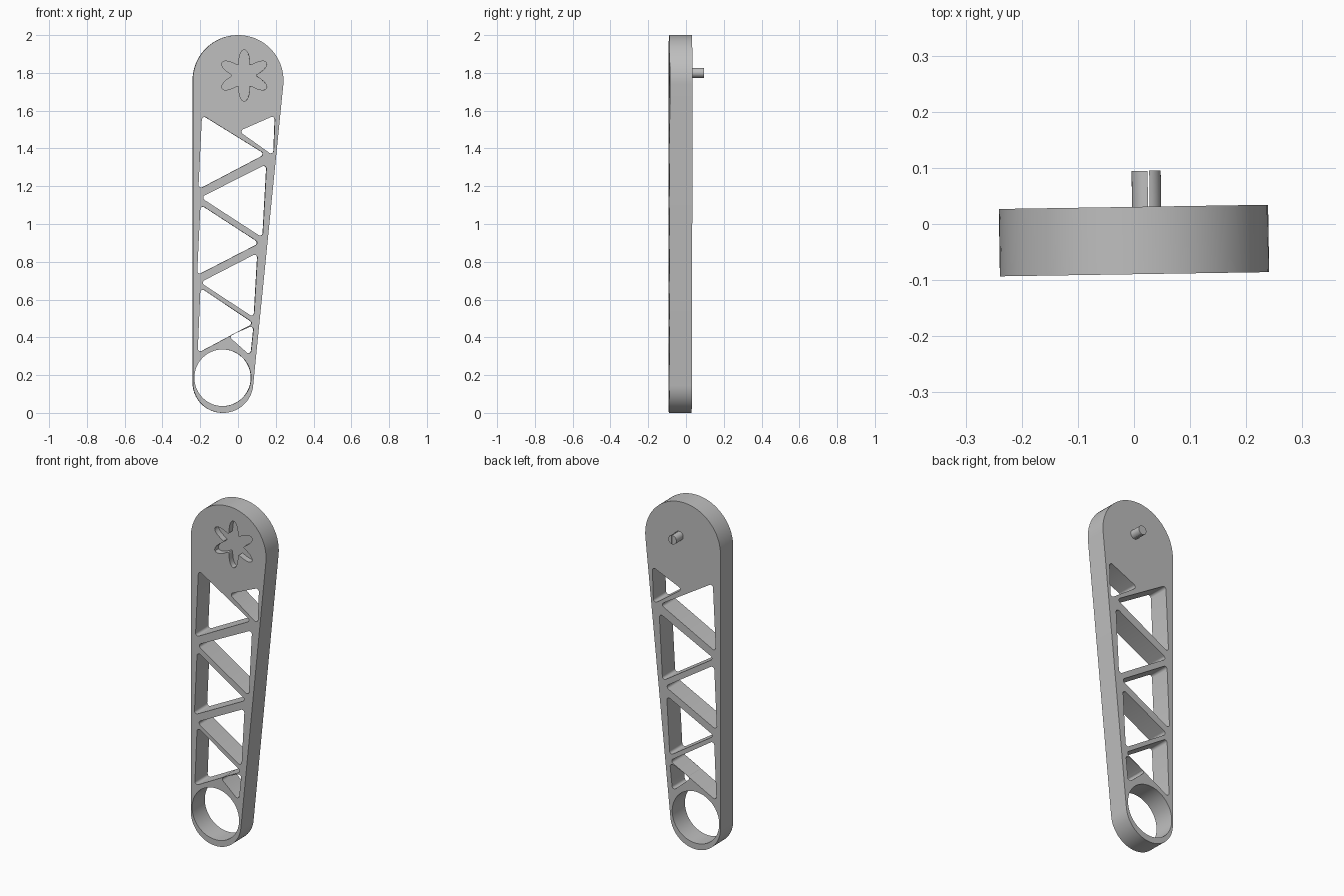
import bpy, bmesh
from math import acos, atan2, cos, sin, pi, radians, hypot
from mathutils import Vector, Matrix

if "Cube" in bpy.data.objects:
    bpy.data.objects.remove(bpy.data.objects["Cube"], do_unlink=True)

grey = bpy.data.materials.new("light grey")
grey.use_nodes = True
grey.diffuse_color = (0.52, 0.52, 0.52, 1)
grey.node_tree.nodes["Principled BSDF"].inputs["Base Color"].default_value = grey.diffuse_color

FRONT, BACK = -0.06, 0.06
RECESS = FRONT + 0.035
YAW, MID_Y = radians(0.9), -0.0295


def hull(circles, steps):
    """Outline around circles (x, z, radius) listed counter-clockwise."""
    n, points = len(circles), []

    def normal(a, b):
        dx, dz = b[0] - a[0], b[1] - a[1]
        return atan2(dz, dx) - acos((a[2] - b[2]) / hypot(dx, dz))

    for i, c in enumerate(circles):
        start = normal(circles[i - 1], c)
        sweep = (normal(c, circles[(i + 1) % n]) - start) % (2 * pi)
        for k in range(steps + 1):
            t = start + sweep * k / steps
            points.append((c[0] + c[2] * cos(t), c[1] + c[2] * sin(t)))
    return points


def polar(x, z, radius, steps):
    """Closed outline whose radius is a function of angle."""
    angles = [2 * pi * k / steps for k in range(steps)]
    return [(x + radius(t) * cos(t), z + radius(t) * sin(t)) for t in angles]


def rounded_triangle(tips, r=0.014):
    """Triangle with round corners whose arcs touch the given tips."""
    p = [Vector(t) for t in tips]
    if (p[1] - p[0]).cross(p[2] - p[0]) < 0:
        p.reverse()
    circles = []
    for i in range(3):
        a, b = (p[i - 1] - p[i]).normalized(), (p[(i + 1) % 3] - p[i]).normalized()
        c = p[i] + (a + b).normalized() * r
        circles.append((c.x, c.y, r))
    return hull(circles, 6)


def add_ring(bm, outline, y):
    """Closed loop of edges at depth y."""
    verts = [bm.verts.new((x, y, z)) for x, z in outline]
    return [bm.edges.new((verts[i - 1], verts[i])) for i in range(len(verts))]


def add_wall(bm, outline, y0, y1):
    """Wall along an outline; returns its two edge loops."""
    rings = add_ring(bm, outline, y0), add_ring(bm, outline, y1)
    for a, b in zip(*rings):
        bm.faces.new((a.verts[0], a.verts[1], b.verts[1], b.verts[0]))
    return rings


def fill(bm, edges):
    """Flat face bounded by loops, leaving inner loops open."""
    bmesh.ops.triangle_fill(bm, edges=edges, use_beauty=True, normal=(0, -1, 0))


def finish(name, bm):
    bmesh.ops.recalc_face_normals(bm, faces=bm.faces)
    # Slight turn of the whole arm about the vertical
    bm.transform(Matrix.Translation((0, MID_Y, 0)) @ Matrix.Rotation(YAW, 4, "Z"))
    mesh = bpy.data.meshes.new(name)
    bm.to_mesh(mesh)
    bm.free()
    mesh.materials.append(grey)
    obj = bpy.data.objects.new(name, mesh)
    bpy.context.collection.objects.link(obj)
    bpy.ops.object.select_all(action="DESELECT")
    obj.select_set(True)
    bpy.context.view_layer.objects.active = obj
    bpy.ops.object.shade_smooth_by_angle(angle=radians(30))


# Truss openings, from top to bottom
openings = [
    [(-0.185, 1.565), (-0.203, 1.195), (0.13, 1.37)],
    [(0.018, 1.49), (0.188, 1.565), (0.18, 1.375)],
    [(-0.185, 1.14), (0.143, 1.305), (0.123, 0.94)],
    [(-0.193, 1.09), (0.1, 0.9), (-0.21, 0.74)],
    [(-0.187, 0.69), (0.095, 0.835), (0.077, 0.517)],
    [(-0.193, 0.65), (0.07, 0.475), (-0.207, 0.328)],
    [(-0.039, 0.404), (0.075, 0.453), (0.06, 0.317)],
]

# Through outlines: tapered rim, round eye at the narrow end, truss openings
rim = hull([(-0.08, 0.16, 0.16), (0, 1.76, 0.24)], 40)
eye = polar(-0.082, 0.186, lambda t: 0.15, 64)
outlines = [rim, eye] + [rounded_triangle(t) for t in openings]

arm = bmesh.new()
front_edges, back_edges = [], []
for outline in outlines:
    front, back = add_wall(arm, outline, FRONT, BACK)
    front_edges += front
    back_edges += back

# Six-lobed recess in the front of the wide end
star = polar(0.032, 1.786, lambda t: 0.1 + 0.036 * cos(6 * (t - pi / 2)), 120)
mouth, floor = add_wall(arm, star, FRONT, RECESS)
for edges in (front_edges + mouth, back_edges, floor):
    fill(arm, edges)
finish("tapered_arm", arm)

# Split peg on the back: two part-round halves with a thin slot between
PEG_X, PEG_Z, PEG_R = 0.0235, 1.8, 0.026
SLOT_X, SLOT_HALF = 0.004, 0.0015


def half_round(side):
    edge = acos((side * SLOT_X + SLOT_HALF) / PEG_R)
    angles = [-edge + 2 * edge * k / 16 for k in range(17)]
    return [(PEG_X + side * PEG_R * cos(t), PEG_Z + PEG_R * sin(t)) for t in angles]


peg = bmesh.new()
for side in (-1, 1):
    for ring in add_wall(peg, half_round(side), BACK - 0.005, BACK + 0.064):
        fill(peg, ring)
finish("split_peg", peg)
